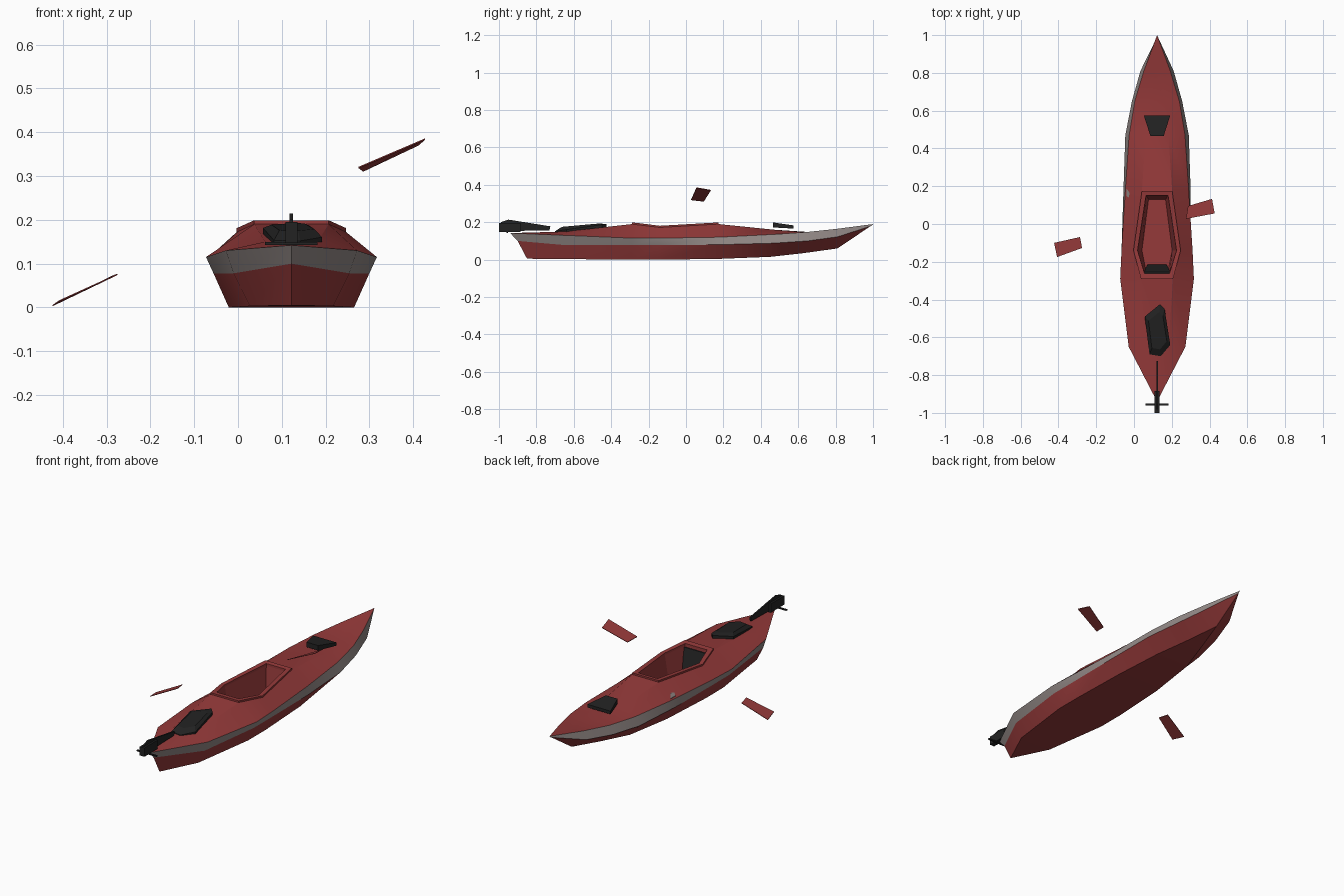
import bpy
import bmesh
from mathutils import Vector

if "Cube" in bpy.data.objects:
    bpy.data.objects.remove(bpy.data.objects["Cube"], do_unlink=True)

CENTRE = 0.122  # the boat sits a little to one side of the paddle


def material(name, colour):
    mat = bpy.data.materials.new(name)
    mat.use_nodes = True
    mat.diffuse_color = (*colour, 1)
    mat.node_tree.nodes["Principled BSDF"].inputs["Base Color"].default_value = (*colour, 1)
    return mat


RED = material("hull red", (0.3, 0.042, 0.042))
GREY = material("worn grey", (0.29, 0.25, 0.24))
BLACK = material("fitting black", (0.016, 0.016, 0.016))


def finish(name, bm, materials, offset=CENTRE, smooth=None):
    """Clean up a bmesh and turn it into a named object."""
    bmesh.ops.remove_doubles(bm, verts=bm.verts, dist=0.0002)
    bmesh.ops.recalc_face_normals(bm, faces=bm.faces)
    mesh = bpy.data.meshes.new(name)
    bm.to_mesh(mesh)
    bm.free()
    obj = bpy.data.objects.new(name, mesh)
    bpy.context.collection.objects.link(obj)
    obj.location.x = offset
    for mat in materials:
        mesh.materials.append(mat)
    if smooth:
        bpy.ops.object.select_all(action="DESELECT")
        obj.select_set(True)
        bpy.context.view_layer.objects.active = obj
        bpy.ops.object.shade_smooth_by_angle(angle=smooth)
    return obj


def loft(rings, caps=(True, True)):
    """Skin a list of closed rings, with optional end caps."""
    bm = bmesh.new()
    loops = [[bm.verts.new(p) for p in ring] for ring in rings]
    for a, b in zip(loops, loops[1:]):
        for i in range(len(a)):
            j = (i + 1) % len(a)
            bm.faces.new((a[i], a[j], b[j], b[i]))
    if caps[0]:
        bm.faces.new(loops[0])
    if caps[1]:
        bm.faces.new(loops[-1])
    return bm


def box(name, low, high, mat):
    (x0, y0, z0), (x1, y1, z1) = low, high
    ring = [(x0, y0), (x1, y0), (x1, y1), (x0, y1)]
    return finish(name, loft([[(x, y, z) for x, y in ring] for z in (z0, z1)]), [mat])


def mirrored(half):
    """Close a half outline of (y, half width, z) points into a full ring."""
    return [(w, y, z) for y, w, z in half] + [(-w, y, z) for y, w, z in reversed(half)]


# Hull: lengthwise rails from stern to bow as (y, half width, z)
keel = [(-.85, 0, .005), (-.65, .095, .003), (-.29, .143, 0), (-.14, .143, 0),
        (.175, .13, .004), (.45, .1, .015), (.63, .05, .035), (.81, 0, .06), (.985, 0, .178)]
band = [(-.9, 0, .1), (-.65, .132, .078), (-.29, .178, .078), (-.14, .178, .078),
        (.175, .178, .08), (.47, .168, .088), (.65, .133, .1), (.81, .088, .122), (.99, 0, .18)]
edge = [(-.94, 0, .142), (-.65, .15, .13), (-.29, .195, .115), (-.14, .188, .115),
        (.175, .168, .12), (.47, .148, .135), (.65, .118, .148), (.81, .07, .165), (1, 0, .19)]
deck = [(-.94, 0, .142), (-.65, .06, .15), (-.29, .085, .19), (-.14, .125, .172),
        (.175, .08, .19), (.47, .06, .16), (.65, .04, .146), (.81, .02, .163), (1, 0, .19)]
sections = [mirrored(station) for station in zip(keel, band, edge, deck)]

bm = bmesh.new()
rows = [[bm.verts.new(p) for p in section] for section in sections]
DECK_STRIP, GREY_STRIPS, COCKPIT_SPANS = 3, (1, 5), (2, 3)
for s in range(len(rows) - 1):
    a, b = rows[s], rows[s + 1]
    for i in range(len(a)):
        if i == DECK_STRIP and s in COCKPIT_SPANS:
            continue
        j = (i + 1) % len(a)
        face = bm.faces.new((a[i], a[j], b[j], b[i]))
        face.material_index = 1 if i in GREY_STRIPS else 0
finish("hull", bm, [RED, GREY], smooth=0.4)

# Cockpit: raised rim dropping into an open tub
opening = deck[2:5]
rim_top = [(y, w, z + .009) for y, w, z in opening]
rim_inner = [(-.262, .066, .196), (-.14, .103, .181), (.152, .058, .196)]
lip_under = [(y, w, z - .012) for y, w, z in rim_inner]
tub_floor = [(-.24, .06, .03), (-.14, .08, .03), (.13, .045, .03)]
finish("cockpit", loft([mirrored(r) for r in (opening, rim_top, rim_inner, lip_under, tub_floor)],
                       caps=(False, True)), [RED])

# Seat back leaning inside the tub
seat = [[(-w, y, z), (w, y, z), (w, y + .02, z), (-w, y + .02, z)]
        for w, y, z in ((.05, -.235, .04), (.062, -.255, .11), (.068, -.275, .178))]
finish("seat_back", loft(seat), [BLACK])

# Stern deck bag: lumpy bag with a smaller sloping top
outline = [(-.065, -.49), (.015, -.425), (.04, -.45), (.07, -.64), (.02, -.7), (-.04, -.69)]
middle = Vector((.005, -.57))
base = [(x, y, .145) for x, y in outline]
shoulder = [(x, y, .25 + .14 * y) for x, y in outline]
top = []
for p in outline:
    q = middle.lerp(Vector(p), .72)
    top.append((q.x, q.y, .235 + .09 * q.y))
finish("stern_bag", loft([base, shoulder, top]), [BLACK])

# Bow deck fitting: tapered wedge
wedge = [mirrored([(.465, .035, a), (.575, .07, b)]) for a, b in ((.172, .166), (.199, .183))]
finish("bow_fitting", loft(wedge), [BLACK])

# Rudder: flat folded blade, bracket, pin and crossbar
profile = [(-.99, .152), (-.73, .157), (-.725, .178), (-.95, .214), (-.99, .2)]
finish("rudder_blade", loft([[(x, y, z) for y, z in profile] for x in (-.004, .004)]), [BLACK])
box("rudder_bracket", (-.014, -1, .147), (.014, -.885, .195), BLACK)
box("rudder_crossbar", (-.06, -.961, .143), (.06, -.951, .149), BLACK)

# Paddle blades: thin tilted plates
blades = {
    "left_paddle_blade": [(.286, .095, .31), (.413, .133, .37), (.427, .056, .383), (.275, .027, .318)],
    "right_paddle_blade": [(-.423, -.1, .003), (-.286, -.069, .07), (-.275, -.127, .074), (-.407, -.175, .014)],
}
for name, corners in blades.items():
    lifted = [(x, y, z + .003) for x, y, z in corners]
    finish(name, loft([corners, lifted]), [RED], offset=0)

# Worn patch on the deck edge
patch = [(-.163, .15, .127), (-.163, .19, .127), (-.145, .165, .143), (-.15, .14, .138)]
finish("deck_scuff", loft([patch, [(x, y, z + .003) for x, y, z in patch]]), [GREY])
